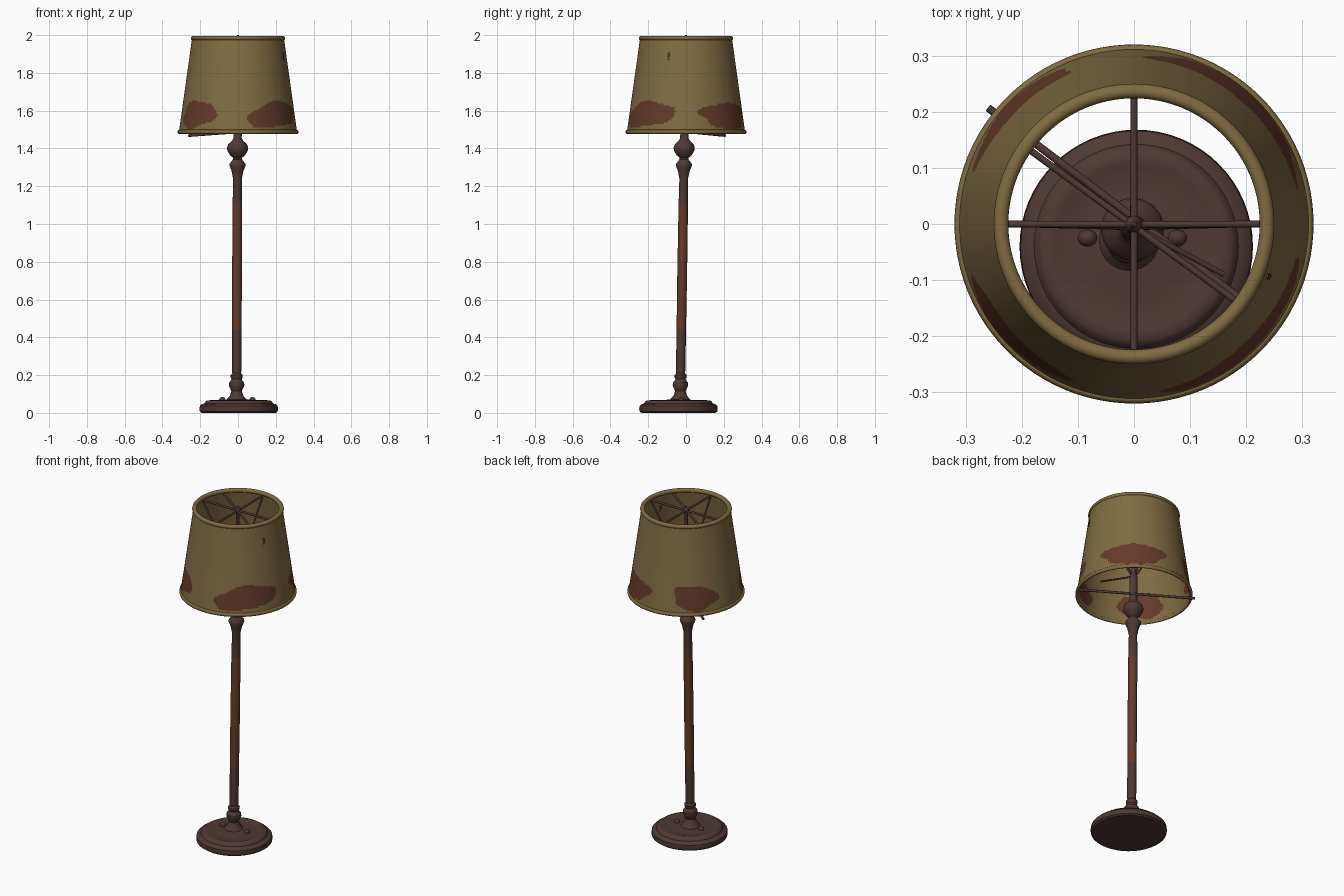
import bpy, math
from mathutils import Vector

if "Cube" in bpy.data.objects:
    bpy.data.objects.remove(bpy.data.objects["Cube"])


def mat(name, rgb):
    m = bpy.data.materials.new(name)
    m.diffuse_color = (*rgb, 1)
    m.use_nodes = True
    m.node_tree.nodes["Principled BSDF"].inputs["Base Color"].default_value = m.diffuse_color
    return m


BROWN = mat("dark_brown_metal", (0.076, 0.041, 0.034))
RUST = mat("rust_red", (0.130, 0.042, 0.022))
CLOTH = mat("olive_cloth", (0.215, 0.148, 0.054))


def lathe(name, profile, mats, centre=lambda z: (0, 0), segs=48, closed=False, rule=None, angle=35):
    """Spin (radius, z) points round a centre line that may lean."""
    verts, faces = [], []
    for r, z in profile:
        cx, cy = centre(z)
        for i in range(segs):
            a = 2 * math.pi * i / segs
            verts.append((cx + r * math.cos(a), cy + r * math.sin(a), z))
    n = len(profile)
    for k in range(n if closed else n - 1):
        k2 = (k + 1) % n
        for i in range(segs):
            j = (i + 1) % segs
            faces.append((k * segs + i, k * segs + j, k2 * segs + j, k2 * segs + i))
    if not closed:
        faces.append(tuple(reversed(range(segs))))
        faces.append(tuple((n - 1) * segs + i for i in range(segs)))
    me = bpy.data.meshes.new(name)
    me.from_pydata(verts, [], faces)
    for m in mats:
        me.materials.append(m)
    if rule:
        for p in me.polygons:
            p.material_index = rule(p.center)
    ob = bpy.data.objects.new(name, me)
    bpy.context.collection.objects.link(ob)
    smooth(ob, angle)
    return ob


def smooth(ob, angle=35):
    bpy.ops.object.select_all(action='DESELECT')
    ob.select_set(True)
    bpy.context.view_layer.objects.active = ob
    bpy.ops.object.shade_smooth_by_angle(angle=math.radians(angle))


def rod(name, a, b, r):
    a, b = Vector(a), Vector(b)
    d = b - a
    bpy.ops.mesh.primitive_cylinder_add(vertices=12, radius=r, depth=d.length, location=(a + b) / 2)
    ob = bpy.context.object
    ob.name = name
    ob.rotation_euler = d.to_track_quat('Z', 'Y').to_euler()
    ob.data.materials.append(BROWN)
    smooth(ob)


def ball(name, loc, scale):
    bpy.ops.mesh.primitive_uv_sphere_add(segments=20, ring_count=12, radius=1, location=loc)
    ob = bpy.context.object
    ob.name = name
    ob.scale = scale
    ob.data.materials.append(BROWN)
    smooth(ob, 60)


# Round stepped base, slightly off centre
lathe("base", [(0.195, 0), (0.206, 0.008), (0.208, 0.02), (0.206, 0.036), (0.196, 0.046),
               (0.182, 0.05), (0.176, 0.06), (0.168, 0.066), (0.15, 0.067), (0.138, 0.063),
               (0.09, 0.066), (0.045, 0.072)], [BROWN], lambda z: (0.004, -0.04), 64)
for s in (-1, 1):
    ball("base_knob", (s * 0.08 - 0.003, -0.025, 0.068), (0.017, 0.015, 0.016))


# Turned column that leans a little, with a rusty middle
def lean(z):
    return (-0.008 + 0.004 * z, -0.032 + 0.016 * z)


column = [(0.06, 0.06), (0.05, 0.075), (0.036, 0.09), (0.028, 0.115), (0.034, 0.13), (0.041, 0.145),
          (0.04, 0.16), (0.03, 0.172), (0.027, 0.18), (0.032, 0.188), (0.032, 0.2), (0.023, 0.21),
          (0.025, 0.225), (0.025, 0.44), (0.026, 0.75), (0.025, 1.1), (0.023, 1.24), (0.028, 1.265),
          (0.031, 1.28), (0.043, 1.31), (0.042, 1.318), (0.024, 1.342), (0.024, 1.35), (0.04, 1.365),
          (0.054, 1.388), (0.056, 1.403), (0.05, 1.422), (0.03, 1.44), (0.022, 1.455), (0.022, 1.6),
          (0.012, 1.63), (0.01, 1.95), (0.016, 1.965), (0.014, 1.98), (0.006, 1.99), (0.004, 2.0)]
lathe("column", column, [BROWN, RUST], lean, 32, rule=lambda c: int(0.44 < c.z < 1.1))

# Cloth shade with four uneven rust stains near the hem
Z0, Z1, R0, R1 = 1.485, 1.985, 0.313, 0.243
# angle, half angle, height, half height, skew of the stain
STAINS = [(50, 35, 1.575, 0.068, 0.0), (135, 24, 1.58, 0.07, -0.01),
          (222, 25, 1.58, 0.07, 0.01), (314, 35, 1.578, 0.066, 0.018)]


def stained(c):
    a = math.degrees(math.atan2(c.y, c.x)) % 360
    for k, (a0, w, z0, h, skew) in enumerate(STAINS):
        u = (a - a0) / w
        v = (c.z - z0 - skew * u) / h
        t = math.atan2(v, u)
        edge = 1 + 0.08 * math.sin(3 * t + k) + 0.06 * math.sin(5 * t + 2 * k)
        if u * u + v * v < edge * edge:
            return 1
    return 0


N = 56
outer = [(R0 + (R1 - R0) * i / N, Z0 + (Z1 - Z0) * i / N) for i in range(N + 1)]
inner = [(r - 0.006, z) for r, z in reversed(outer)]
lathe("shade", outer + inner, [CLOTH, RUST], segs=240, closed=True, rule=stained)


# Rolled hems of the shade
def hem(name, r, z, tr, tz):
    pts = [(r + tr * math.cos(t * math.pi / 6), z + tz * math.sin(t * math.pi / 6)) for t in range(12)]
    lathe(name, pts, [CLOTH], segs=96, closed=True, angle=60)


hem("shade_top_hem", 0.237, 1.984, 0.013, 0.012)
hem("shade_bottom_hem", 0.312, 1.488, 0.008, 0.011)

# Wire carrier: spokes at the top and braces down to the column
for i in range(4):
    a = i * math.pi / 2
    x, y = 0.232 * math.cos(a), 0.232 * math.sin(a)
    rod("spoke", (0, -0.001, 1.972), (x, y, 1.972), 0.006)
    rod("brace", (-0.002, -0.006, 1.59), (x, y, 1.965), 0.005)
rod("diagonal_spoke", (-0.19, 0.135, 1.972), (0.185, -0.14, 1.972), 0.006)

# Loose lower rod that pokes out under the hem
rod("loose_rod", (-0.26, 0.207, 1.468), (0.245, -0.175, 1.505), 0.007)
rod("loose_arm", (0.01, -0.01, 1.6), (0.16, -0.09, 1.55), 0.005)

# Small tear on the right side of the shade
rod("tear", (0.239, -0.093, 1.868), (0.234, -0.092, 1.908), 0.006)
